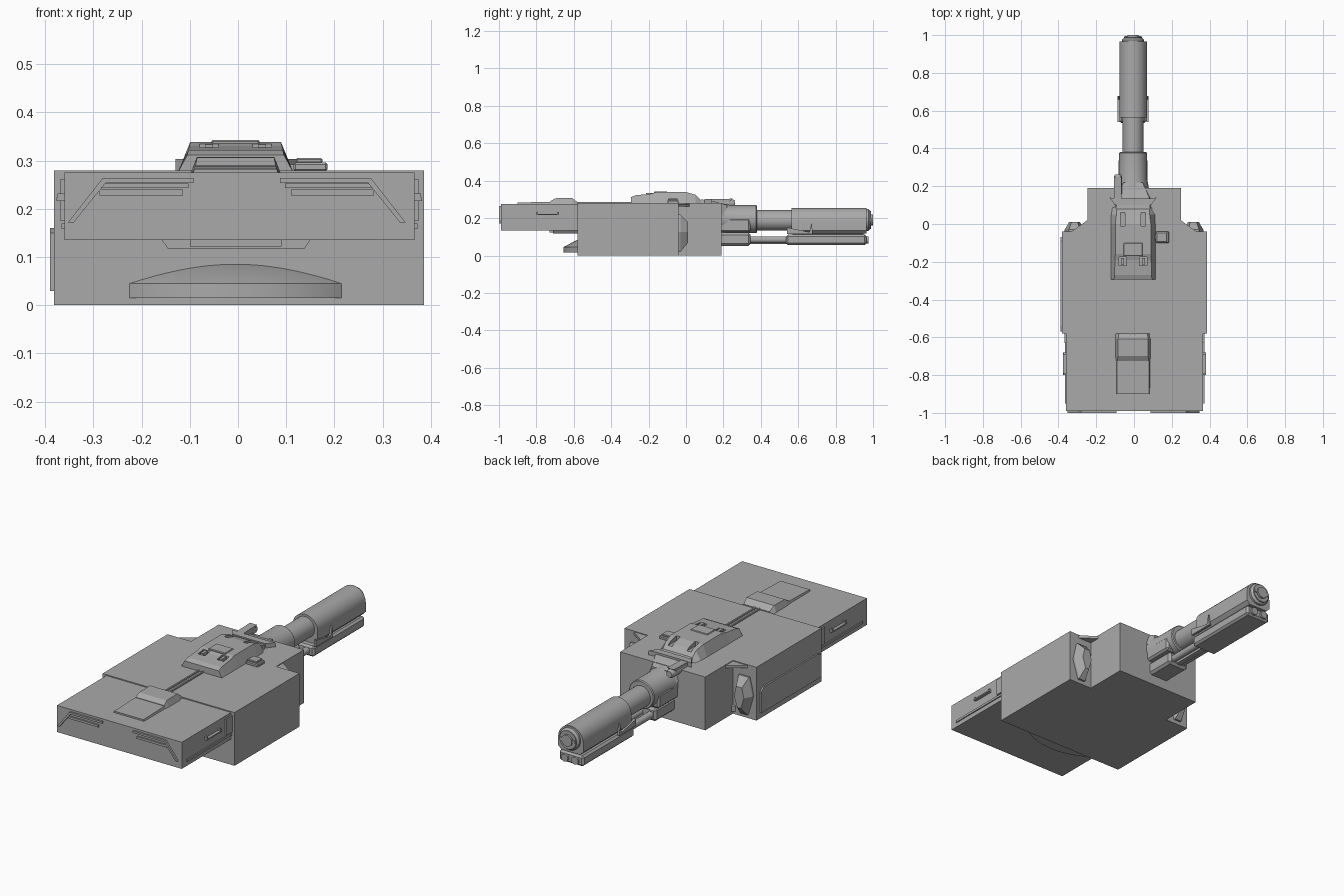
import bpy, bmesh
from math import sin, cos, pi

if "Cube" in bpy.data.objects:
    bpy.data.objects.remove(bpy.data.objects["Cube"])

grey = bpy.data.materials.new("plain grey")
grey.use_nodes = True
tone = (0.4, 0.4, 0.4, 1)
grey.diffuse_color = tone
grey.node_tree.nodes["Principled BSDF"].inputs["Base Color"].default_value = tone
CX = -0.005  # centreline of the gun and roof fittings


def loft(name, rings, smooth=False):
    """Join matching rings of points into a closed solid."""
    bm = bmesh.new()
    rows = [[bm.verts.new(p) for p in ring] for ring in rings]
    n = len(rows[0])
    for a, b in zip(rows, rows[1:]):
        for i in range(n):
            j = (i + 1) % n
            bm.faces.new((a[i], a[j], b[j], b[i]))
    bm.faces.new(rows[0][::-1])
    bm.faces.new(rows[-1])
    bmesh.ops.recalc_face_normals(bm, faces=bm.faces)
    mesh = bpy.data.meshes.new(name)
    bm.to_mesh(mesh)
    bm.free()
    mesh.materials.append(grey)
    ob = bpy.data.objects.new(name, mesh)
    bpy.context.collection.objects.link(ob)
    if smooth:
        bpy.ops.object.select_all(action="DESELECT")
        ob.select_set(True)
        bpy.context.view_layer.objects.active = ob
        bpy.ops.object.shade_smooth_by_angle(angle=0.6)
    return ob


def prism(name, pts, axis, a, b, smooth=False):
    """Extrude a 2D outline along an axis from a to b."""
    place = {"x": lambda u, v, t: (t, u, v),
             "y": lambda u, v, t: (u, t, v),
             "z": lambda u, v, t: (u, v, t)}[axis]
    return loft(name, [[place(u, v, t) for u, v in pts] for t in (a, b)], smooth)


def box(name, x0, x1, y0, y1, z0, z1, bevel=0):
    ob = prism(name, [(x0, y0), (x1, y0), (x1, y1), (x0, y1)], "z", z0, z1)
    if bevel:
        mod = ob.modifiers.new("edge", "BEVEL")
        mod.width, mod.segments = bevel, 1
    return ob


def tube(name, x, z, steps, sides=32):
    """Turned part along y; steps are (y, radius) pairs."""
    ring = [2 * pi * i / sides for i in range(sides)]
    return loft(name, [[(x + r * cos(t), y, z + r * sin(t)) for t in ring]
                       for y, r in steps], True)


def roof(name, sections):
    """Tapered cover: sections are (y, base half width, top half width, z0, z1)."""
    return loft(name, [[(CX - b, y, z0), (CX + b, y, z0), (CX + t, y, z1), (CX - t, y, z1)]
                       for y, b, t, z0, z1 in sections])


def cut(target, cutter):
    cutter.hide_render = True
    cutter.hide_viewport = True
    cutter.display_type = "WIRE"
    mod = target.modifiers.new("cut", "BOOLEAN")
    mod.operation, mod.object, mod.solver = "DIFFERENCE", cutter, "EXACT"


# Body blocks
outline = [(-.382, -.58), (.386, -.58), (.386, -.04), (.25, -.04),
           (.25, .19), (-.245, .19), (-.245, -.04), (-.382, -.04)]
prism("main_body", outline, "z", 0, .28)
box("front_block", -.36, .366, -.99, -.57, .135, .275)

# Round lip under the front block, half buried in the body
circle = [2 * pi * i / 96 for i in range(96)]
loft("front_lip", [[(CX + r * cos(t), -.295 + r * sin(t), z) for t in circle]
                   for r, z in ((.36, .015), (.36, .045), (.27, .093))], True)
prism("chin_block", [(-.158, .135), (-.145, .117), (.138, .117), (.15, .135)], "y", -.71, -.58)
box("chin_bar", -.1, .09, -.73, -.62, .122, .14)

# Front brow trims and slots
for side, tag in ((1, "left"), (-1, "right")):
    def flip(pts):
        return [(CX / 2 + side * u, v) for u, v in pts]
    prism(tag + "_brow", flip([(.09, .264), (.278, .264), (.35, .172), (.338, .172),
                               (.272, .254), (.09, .254)]), "y", -1, -.98)
    prism(tag + "_lower_brow", flip([(.1, .252), (.1, .243), (.285, .243), (.278, .252)]),
          "y", -.994, -.98)
    prism(tag + "_lamp_bar", flip([(.112, .24), (.112, .228), (.285, .228), (.285, .24)]),
          "y", -.998, -.98)

    # Rear shoulder fins and top gussets
    def ring(scale, y):
        hexagon = [(.03, .095), (-.03, .095), (-.052, .0), (-.02, -.105), (.02, -.105), (.052, 0)]
        return [(side * (.315 + u * scale), y, .125 + v * scale) for u, v in hexagon]
    loft(tag + "_rear_fin", [ring(1, -.05), ring(1, -.03), ring(.55, .01)])
    prism(tag + "_gusset", [(side * .24, -.05), (side * .345, -.05), (side * .24, .025)],
          "z", .262, .276)

    # Side rail, handle and rear plate on the front block
    wall = .366 if side > 0 else -.36
    def strip(part, out, y0, y1, z0, z1):
        box(tag + part, wall - side * .01, wall + side * out, y0, y1, z0, z1)
    strip("_side_rail", .006, -.95, -.58, .158, .17)
    strip("_side_pad", .008, -.63, -.58, .175, .262)
    strip("_handle_bar", .016, -.8, -.68, .216, .223)
    for y in (-.8, -.69):
        strip("_handle_foot", .014, y, y + .01, .216, .232)

# Skirt on the right wall
prism("right_skirt", [(-.57, .03), (-.57, .15), (-.54, .16), (-.09, .16), (-.07, .14), (-.07, .03)],
      "x", -.39, -.37)

# Roof: front hatch, rail and gun cover
roof("front_hatch_slab", [(-.9, .09, .085, .27, .283), (-.7, .09, .085, .27, .288)])
hatch = roof("front_hatch_hood", [(-.725, .092, .083, .27, .29), (-.7, .095, .08, .27, .306),
                                  (-.61, .095, .08, .27, .308), (-.58, .095, .075, .27, .285)])
for x in (-.02, .004):
    box("roof_rail", x - .004, x + .004, -.59, -.28, .275, .287)
cover = roof("gun_cover", [(-.295, .12, .1, .275, .312), (-.27, .12, .098, .275, .322),
                           (-.19, .12, .096, .275, .33), (-.16, .12, .094, .275, .339),
                           (0, .12, .094, .275, .339), (.05, .118, .088, .275, .325),
                           (.09, .112, .085, .275, .285)])
box("cover_front_ridge", CX - .05, CX + .05, -.17, -.1, .33, .343, .003)
for side in (-1, 1):
    x = CX + side * .055
    cut(cover, box("cover_notch", x - .012, x + .012, -.01, .06, .315, .36))
    cut(cover, box("cover_front_notch", x - .02, x + .02, -.22, -.175, .318, .36))
    box("cover_latch", x - .008, x + .008, -.215, -.18, .315, .333)
box("roof_sight_base", .115, .186, -.1, -.04, .278, .296, .004)
box("roof_sight_cap", .12, .175, -.095, -.045, .294, .305, .003)
box("roof_sight_arm", .09, .12, -.08, -.055, .278, .292)

# Collar plates and aiming tube behind the cover
prism("collar_plate", [(-.13, .14), (-.1, .1), (.09, .1), (.12, .14), (.08, .135), (-.09, .135)],
      "z", .278, .303)
prism("collar_blade", [(.1, .3), (.25, .304), (.23, .288), (.14, .27), (.1, .275)], "x", -.105, -.065)
tube("aiming_tube", -.085, .278, [(.12, .022), (.25, .022), (.262, .016)], 16)
roof("collar_wedge", [(.08, .1, .09, .25, .3), (.14, .1, .085, .25, .292), (.22, .075, .05, .2, .27)])

# Gun: sleeve, barrel, shroud and muzzle
tube("gun_sleeve", CX, .195, [(.1, .085), (.2, .082), (.24, .074), (.375, .074), (.38, .07)])
box("sleeve_cheeks", CX - .078, CX + .076, .18, .345, .125, .2, .01)
tube("gun_barrel", CX, .188, [(.3, .055), (.62, .055)])
arch = [(CX + .073 * cos(pi * i / 16), .183 + .072 * sin(pi * i / 16)) for i in range(17)]
arch += [(CX - .073, .135), (CX - .055, .117), (CX + .055, .117), (CX + .073, .135)]
prism("barrel_shroud", arch, "y", .565, .965, True)
tube("muzzle", CX, .19, [(.95, .058), (.975, .058), (.985, .048), (.99, .048),
                         (.99, .03), (1, .03)])
box("muzzle_slot_bar", CX - .045, CX + .045, .96, .995, .182, .198)
for side in (-1, 1):
    x = CX + side * .07
    prism("shroud_bracket", [(.54, .115), (.54, .15), (.66, .125), (.672, .175), (.678, .115)],
          "x", x, x + side * .012)

# Lower recoil assembly
box("recoil_housing", CX - .06, CX + .06, .15, .345, .052, .122, .012)
for x in (-.035, .025):
    tube("recoil_rod", x, .085, [(.3, .018), (.56, .018)], 16)
    tube("recoil_nozzle", x, .083, [(.94, .02), (.975, .02)], 16)
box("recoil_guide", CX - .015, CX + .015, .3, .56, .062, .078)
box("under_barrel_block", CX - .072, CX + .07, .535, .965, .056, .112, .01)
box("under_barrel_spine", CX - .045, CX + .045, .57, .95, .1, .125)
